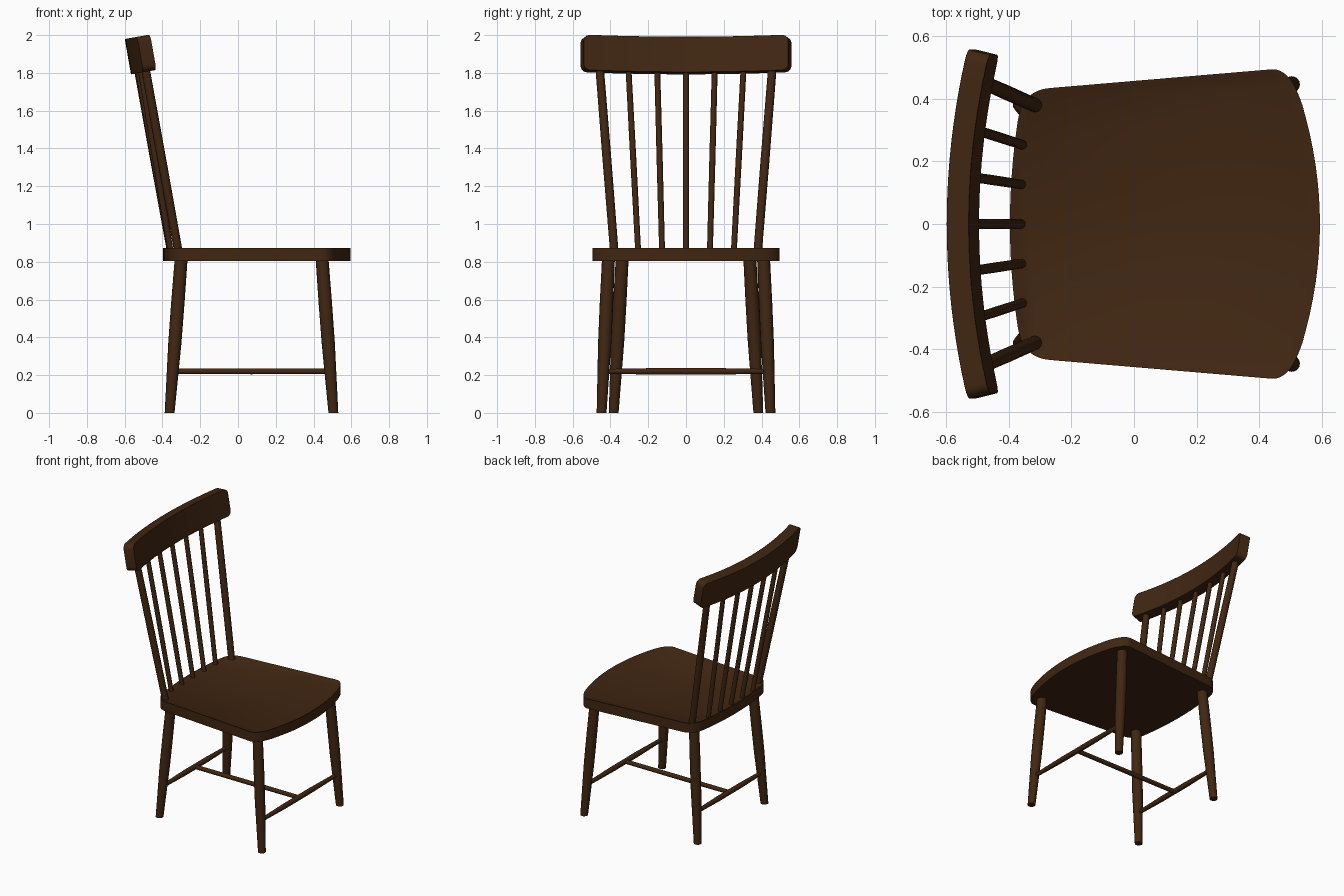
import bpy, bmesh, math
from mathutils import Vector

cube = bpy.data.objects.get("Cube")
if cube:
    bpy.data.objects.remove(cube, do_unlink=True)

# Dark stained wood
wood = bpy.data.materials.new("dark_brown_wood")
wood.use_nodes = True
colour = (0.052, 0.0195, 0.006, 1)
wood.diffuse_color = colour
shader = next(n for n in wood.node_tree.nodes if n.type == 'BSDF_PRINCIPLED')
shader.inputs["Base Color"].default_value = colour
shader.inputs["Roughness"].default_value = 0.6


def finish(name, bm, bevel=0):
    bmesh.ops.recalc_face_normals(bm, faces=bm.faces)
    mesh = bpy.data.meshes.new(name)
    bm.to_mesh(mesh)
    bm.free()
    mesh.materials.append(wood)
    obj = bpy.data.objects.new(name, mesh)
    bpy.context.collection.objects.link(obj)
    if bevel:
        mod = obj.modifiers.new("soft_edges", 'BEVEL')
        mod.width, mod.segments = bevel, 2
        mod.limit_method, mod.angle_limit = 'ANGLE', math.radians(40)
    bpy.ops.object.select_all(action='DESELECT')
    obj.select_set(True)
    bpy.context.view_layer.objects.active = obj
    bpy.ops.object.shade_smooth_by_angle(angle=math.radians(35))
    return obj


def loft(bm, rings):
    loops = [[bm.verts.new(p) for p in ring] for ring in rings]
    for a, b in zip(loops, loops[1:]):
        for i in range(len(a)):
            j = (i + 1) % len(a)
            bm.faces.new((a[i], a[j], b[j], b[i]))
    bm.faces.new(loops[0])
    bm.faces.new(loops[-1])


def turned(name, start, end, profile, normal, sides=16):
    """Turned rod; profile lists (fraction, radius), rings lie square to normal."""
    start, end, normal = Vector(start), Vector(end), Vector(normal)
    u = normal.orthogonal().normalized()
    v = normal.cross(u).normalized()
    rings = []
    for t, r in profile:
        c = start.lerp(end, t)
        rings.append([c + r * (math.cos(a) * u + math.sin(a) * v)
                      for a in (math.tau * i / sides for i in range(sides))])
    bm = bmesh.new()
    loft(bm, rings)
    return finish(name, bm)


def bezier(a, b, c, n=8):
    a, b, c = Vector(a), Vector(b), Vector(c)
    return [a.lerp(b, i / n).lerp(b.lerp(c, i / n), i / n) for i in range(n + 1)]


# Seat: bowed front and back, tapered sides, rounded corners, shallow dish
half = [Vector((0.595 - 0.39 * y * y, y)) for y in (0.38 * i / 8 for i in range(8))]
half += bezier((0.539, 0.38), (0.50, 0.50), (0.44, 0.495))
half += bezier((-0.27, 0.435), (-0.357, 0.428), (-0.372, 0.33))
half += [Vector((-0.397 + 0.23 * y * y, y)) for y in (0.33 * i / 6 for i in range(5, -1, -1))]
outline = half + [Vector((p.x, -p.y)) for p in half[-2:0:-1]]
bm = bmesh.new()
loft(bm, [[(p.x, p.y, z) for p in outline] for z in (0.805, 0.874)])
bmesh.ops.recalc_face_normals(bm, faces=bm.faces)
top = max(bm.faces, key=lambda f: f.calc_center_median().z)
bmesh.ops.inset_region(bm, faces=[top], thickness=0.006)
bmesh.ops.inset_region(bm, faces=[top], thickness=0.012, depth=-0.008)
finish("seat", bm)

# Legs, splayed outward and tapering to the foot
UP = (0, 0, 1)
leg_profile = [(0, 0.026), (0.25, 0.031), (0.45, 0.035), (0.7, 0.0355), (1, 0.034)]
for side, s in (("left", 1), ("right", -1)):
    turned("front_leg_" + side, (0.505, s * 0.447, 0), (0.444, s * 0.41, 0.83), leg_profile, UP)
    turned("back_leg_" + side, (-0.362, s * 0.383, 0), (-0.30, s * 0.337, 0.83), leg_profile, UP)

# Stretchers in an H layout
bar = [(0, 0.013), (0.33, 0.018), (0.67, 0.018), (1, 0.013)]
turned("front_stretcher", (0.489, -0.437, 0.22), (0.489, 0.437, 0.22), bar, (0, 1, 0), 12)
turned("back_stretcher", (-0.346, -0.37, 0.22), (-0.346, 0.37, 0.22), bar, (0, 1, 0), 12)
turned("middle_stretcher", (-0.346, 0, 0.22), (0.489, 0, 0.22),
       [(0, 0.015), (0.5, 0.016), (1, 0.015)], (1, 0, 0), 12)

# Top rail: curved in plan, leaning back, with rounded ends
TILT = math.radians(10)
BOW, HALF_LEN, THICK, HEIGHT, ROUND = 0.218, 0.55, 0.072, 0.19, 0.035
forward = Vector((math.cos(TILT), 0, math.sin(TILT)))
upward = Vector((-math.sin(TILT), 0, math.cos(TILT)))
centre = Vector((-0.5475, 0, 1.892))
corner = [math.radians(a) for a in (0, 15, 30, 45, 60, 75)]
ends = [HALF_LEN - ROUND + ROUND * math.cos(a) for a in corner]
inner = [(HALF_LEN - ROUND) * i / 10 for i in range(10, 0, -1)]
ys = [-y for y in ends + inner] + [0] + (ends + inner)[::-1]
rings = []
for y in ys:
    over = max(0, abs(y) - (HALF_LEN - ROUND))
    h = HEIGHT / 2 - ROUND + math.sqrt(max(0, ROUND ** 2 - over ** 2))
    slope = math.atan(2 * BOW * y)
    ring = []
    for d, k in ((-1, -1), (1, -1), (1, 1), (-1, 1)):
        off = d * THICK / 2
        x = BOW * y * y + off * math.cos(slope)
        ring.append(centre + forward * x + upward * k * h
                    + Vector((0, y - off * math.sin(slope), 0)))
    rings.append(ring)
bm = bmesh.new()
loft(bm, rings)
finish("top_rail", bm, bevel=0.006)

# Back spindles fanning out, with thicker outer posts
for i in range(-3, 4):
    post = abs(i) == 3
    low = Vector((-0.315 if post else -0.36 + 0.001 * i * i, i * 0.1265, 0.85))
    high_y = i * 0.153
    high = Vector((-0.541 + BOW * high_y ** 2, high_y, 1.85))
    r = 0.0225 if post else 0.0155
    turned("back_post" if post else "back_spindle", low, high,
           [(0, r), (0.5, r * 1.05), (1, r)], high - low, 14)
